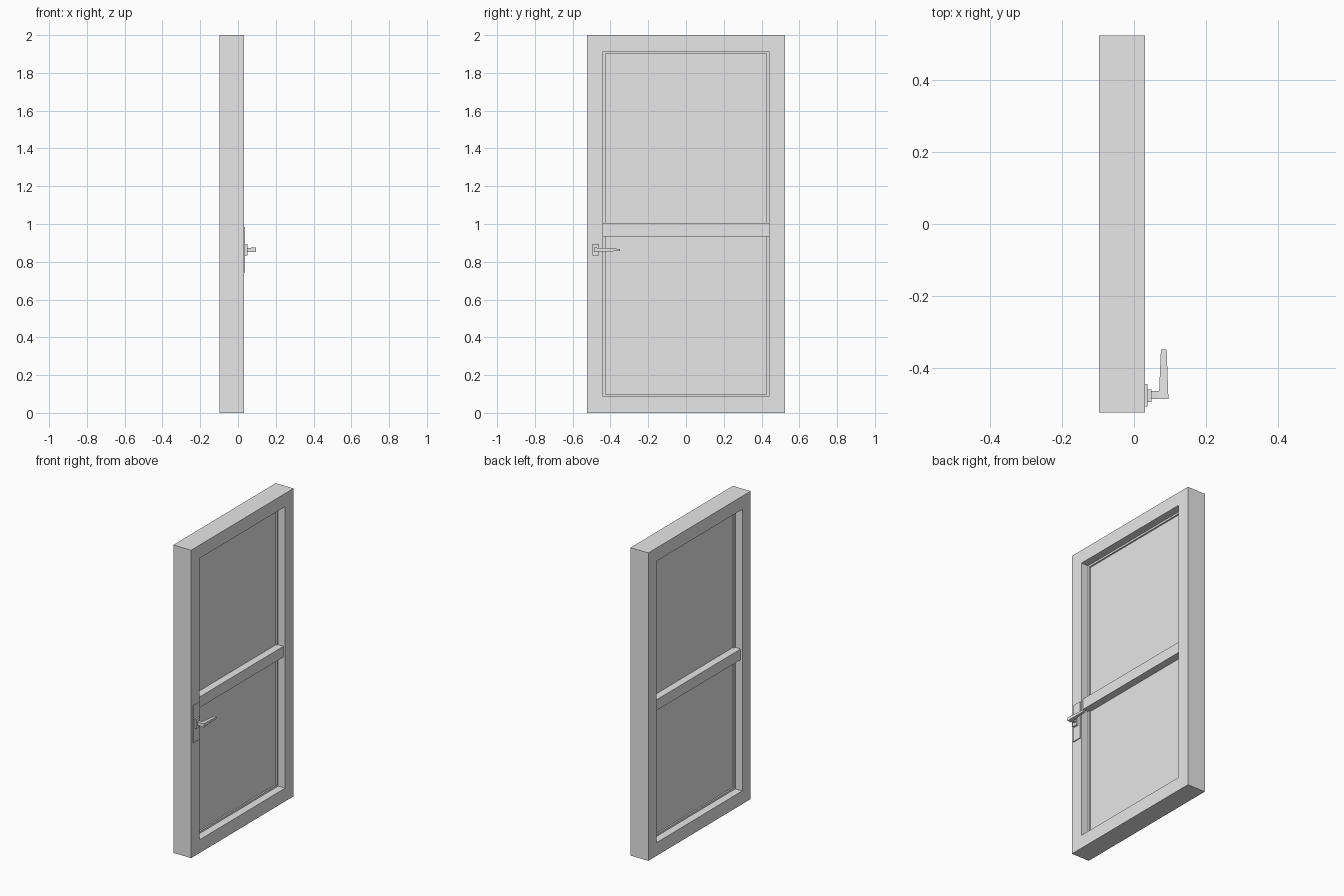
import bpy, bmesh

cube = bpy.data.objects.get("Cube")
if cube:
    bpy.data.objects.remove(cube, do_unlink=True)

grey = bpy.data.materials.new("plain_grey")
grey.use_nodes = True
grey.diffuse_color = (0.8, 0.8, 0.8, 1)
grey.node_tree.nodes["Principled BSDF"].inputs["Base Color"].default_value = (0.8, 0.8, 0.8, 1)

HALF_WIDTH, HEIGHT = 0.525, 2.0
BACK, FRONT = -0.097, 0.031
MID = (BACK + FRONT) / 2


def finish(name, bm):
    bmesh.ops.recalc_face_normals(bm, faces=bm.faces)
    mesh = bpy.data.meshes.new(name)
    bm.to_mesh(mesh)
    bm.free()
    mesh.materials.append(grey)
    obj = bpy.data.objects.new(name, mesh)
    bpy.context.collection.objects.link(obj)
    return obj


def loft(name, loops, closed=False):
    """Skin matching four-point loops; cap the ends unless it closes on itself."""
    bm = bmesh.new()
    rings = [[bm.verts.new(p) for p in loop] for loop in loops]
    pairs = list(zip(rings, rings[1:]))
    if closed:
        pairs.append((rings[-1], rings[0]))
    else:
        bm.faces.new(rings[0])
        bm.faces.new(rings[-1])
    for a, b in pairs:
        for i in range(4):
            j = (i + 1) % 4
            bm.faces.new((a[i], a[j], b[j], b[i]))
    return finish(name, bm)


def upright(x, y0, y1, z0, z1):
    return [(x, y0, z0), (x, y1, z0), (x, y1, z1), (x, y0, z1)]


def box(name, x, y, z):
    return loft(name, [upright(x[0], *y, *z), upright(x[1], *y, *z)])


def inset_loop(x, d):
    return upright(x, d - HALF_WIDTH, HALF_WIDTH - d, d, HEIGHT - d)


# Door frame with a stepped glazing bead around the inside
OPENING, BEAD = 0.086, 0.098
profile = [(BACK, 0), (FRONT, 0), (FRONT, OPENING), (MID + 0.014, OPENING),
           (MID + 0.014, BEAD), (MID - 0.014, BEAD),
           (MID - 0.014, OPENING), (BACK, OPENING)]
loft("door_frame", [inset_loop(x, d) for x, d in profile], closed=True)

# Thin infill panel and the middle rail standing proud of it
side = HALF_WIDTH - OPENING
inner = HALF_WIDTH - BEAD
box("infill_panel", (MID - 0.004, MID + 0.004), (-inner, inner), (BEAD, HEIGHT - BEAD))
box("middle_rail", (BACK + 0.011, FRONT - 0.011), (-side, side), (0.935, 1.005))

# Handle: back plate, rosette, neck and tapered lever
box("handle_plate", (FRONT, 0.037), (-0.508, -0.445), (0.742, 0.985))
box("handle_rosette", (0.037, 0.049), (-0.496, -0.461), (0.833, 0.895))
box("handle_neck", (0.049, 0.072), (-0.487, -0.465), (0.853, 0.874))


def lever_section(y, x0, x1, z0, z1):
    return [(x0, y, z0), (x1, y, z0), (x1, y, z1), (x0, y, z1)]


loft("handle_lever", [lever_section(-0.488, 0.070, 0.096, 0.852, 0.875),
                      lever_section(-0.465, 0.070, 0.095, 0.853, 0.874),
                      lever_section(-0.349, 0.075, 0.091, 0.857, 0.868)])
